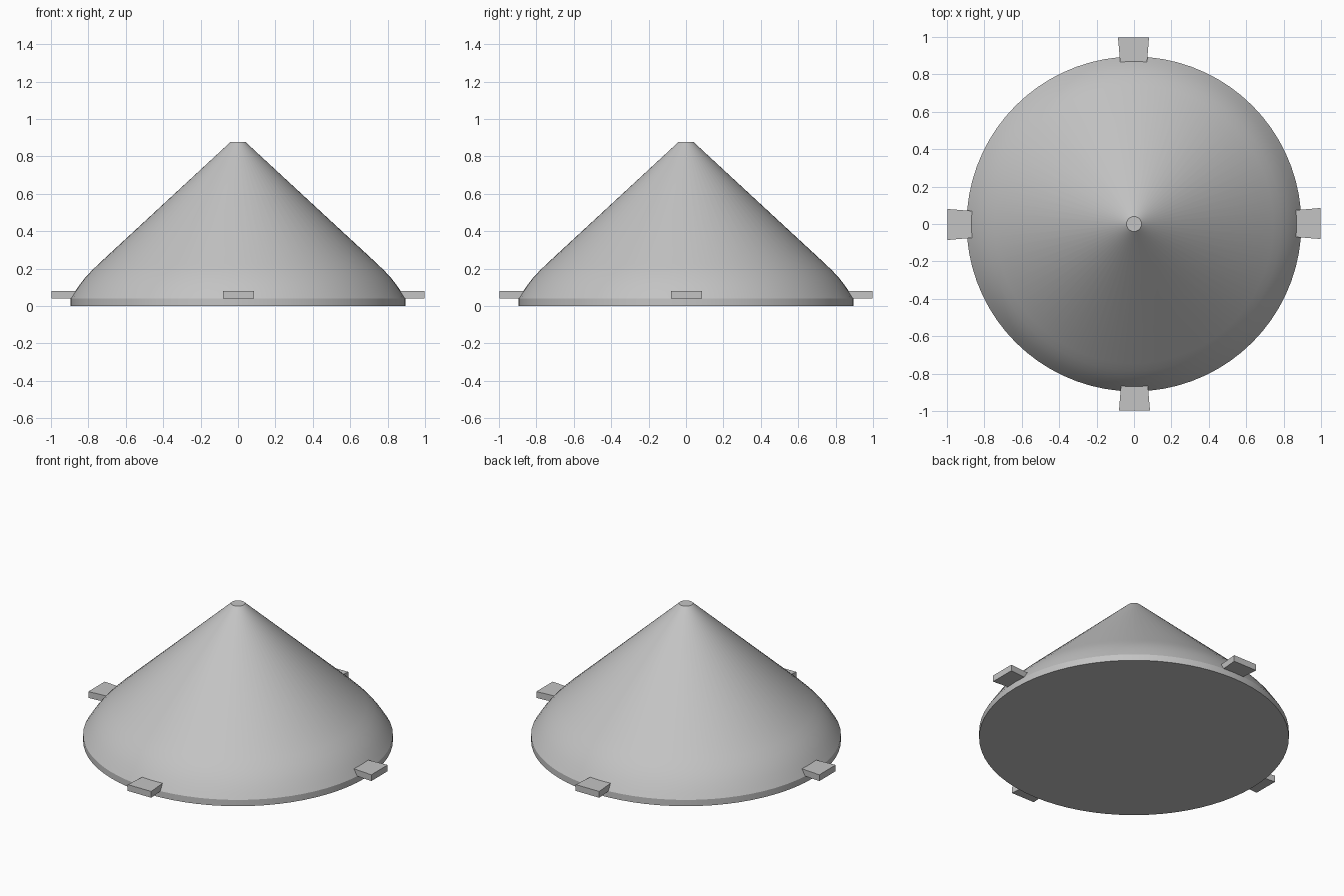
import bpy
import bmesh
from math import cos, sin, pi, radians

SIDES = 72

if "Cube" in bpy.data.objects:
    bpy.data.objects.remove(bpy.data.objects["Cube"], do_unlink=True)

# Single plain grey
grey = bpy.data.materials.new("light_grey")
grey.use_nodes = True
grey.diffuse_color = (0.55, 0.55, 0.55, 1)
grey.node_tree.nodes["Principled BSDF"].inputs["Base Color"].default_value = grey.diffuse_color


def add_object(name, bm):
    bmesh.ops.recalc_face_normals(bm, faces=bm.faces)
    mesh = bpy.data.meshes.new(name)
    bm.to_mesh(mesh)
    bm.free()
    mesh.materials.append(grey)
    obj = bpy.data.objects.new(name, mesh)
    bpy.context.collection.objects.link(obj)
    return obj


def lathe(name, profile):
    """Closed solid of revolution from (radius, height) points."""
    bm = bmesh.new()
    rings = [[bm.verts.new((r * cos(2 * pi * i / SIDES), r * sin(2 * pi * i / SIDES), z))
              for i in range(SIDES)] for r, z in profile]
    for low, high in zip(rings, rings[1:]):
        for i in range(SIDES):
            j = (i + 1) % SIDES
            bm.faces.new((low[i], low[j], high[j], high[i]))
    bm.faces.new(rings[0])
    bm.faces.new(rings[-1])
    return add_object(name, bm)


def lug(name, heading):
    """Short wedge-shaped tab, widening outward, extruded upward."""
    bm = bmesh.new()
    half = radians(4.75)
    outline = [(0.80, -half), (1.0, -half), (1.0, half), (0.80, half)]
    base = bm.faces.new([bm.verts.new((r * cos(heading + a), r * sin(heading + a), 0.04))
                         for r, a in outline])
    top = bmesh.ops.extrude_face_region(bm, geom=[base], use_keep_orig=True)
    bmesh.ops.translate(bm, vec=(0, 0, 0.04),
                        verts=[v for v in top["geom"] if isinstance(v, bmesh.types.BMVert)])
    return add_object(name, bm)


# Conical body: straight rim, rounded shoulder, straight cone, flat tip
body = lathe("cone_body", [(0.895, 0), (0.895, 0.04), (0.875, 0.072), (0.85, 0.109),
                           (0.82, 0.148), (0.785, 0.186), (0.745, 0.225), (0.04, 0.877)])
bpy.context.view_layer.objects.active = body
body.select_set(True)
bpy.ops.object.shade_smooth_by_angle(angle=radians(25))

# Four lugs around the rim
for n, side in enumerate(("left", "back", "right", "front")):
    lug(side + "_lug", n * pi / 2 + radians(0.15))
